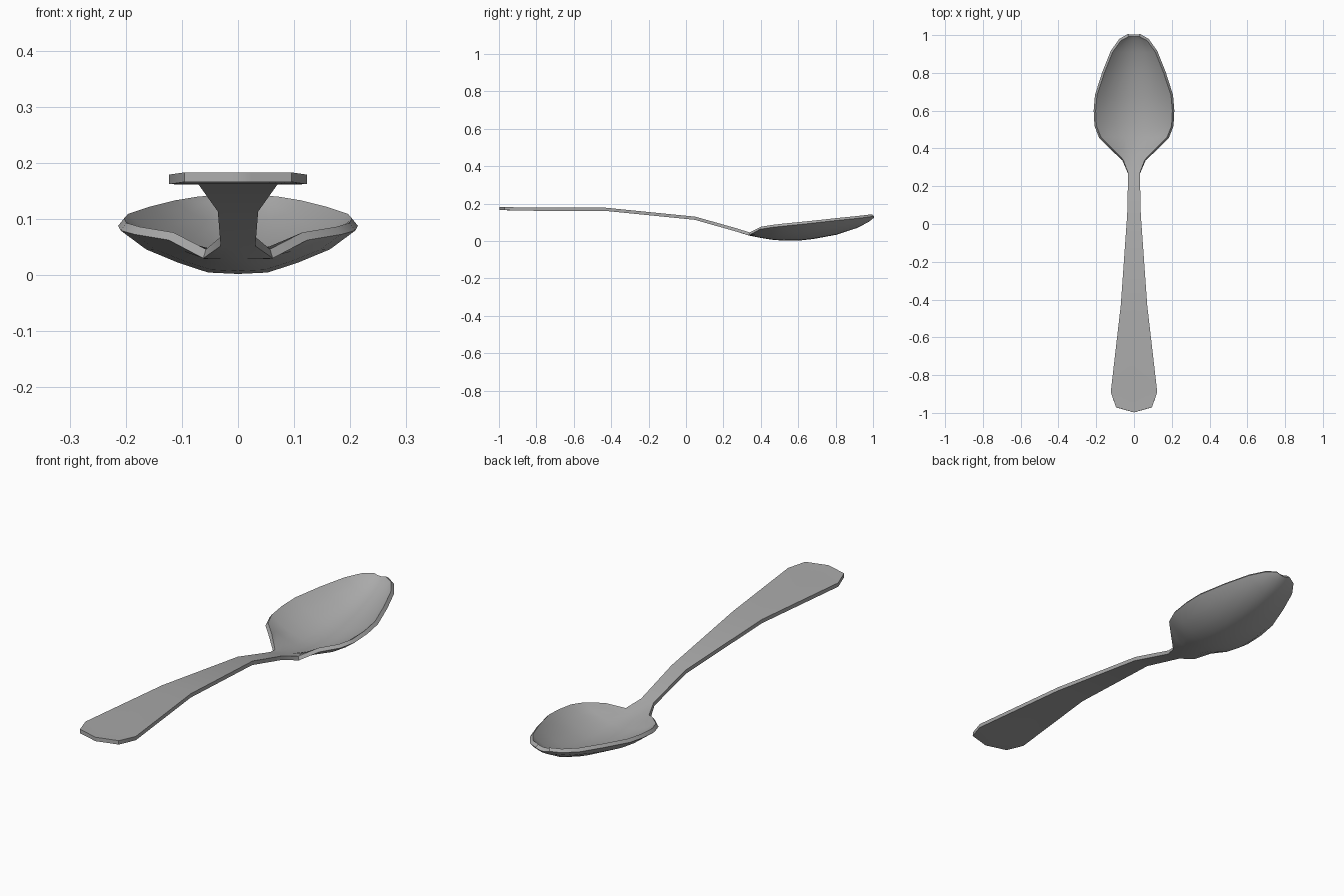
import bpy
import bmesh
import math

cube = bpy.data.objects.get("Cube")
if cube:
    bpy.data.objects.remove(cube, do_unlink=True)

# One metal for the whole spoon
steel = bpy.data.materials.new("grey steel")
steel.use_nodes = True
colour = (0.4, 0.4, 0.4, 1)
steel.diffuse_color = colour
steel.node_tree.nodes["Principled BSDF"].inputs["Base Color"].default_value = colour

# Stations along the length: y, half width, edge height, centre height
stations = [
    (-0.97, 0.095, 0.183, 0.183),
    (-0.89, 0.123, 0.179, 0.179),
    (-0.43, 0.070, 0.178, 0.178),
    (0.05, 0.036, 0.130, 0.130),
    (0.27, 0.031, 0.068, 0.068),
    (0.34, 0.057, 0.046, 0.046),
    (0.40, 0.115, 0.076, 0.034),
    (0.46, 0.175, 0.086, 0.024),
    (0.52, 0.199, 0.093, 0.019),
    (0.60, 0.203, 0.101, 0.019),
    (0.68, 0.196, 0.109, 0.028),
    (0.80, 0.157, 0.122, 0.050),
    (0.91, 0.113, 0.133, 0.086),
    (0.97, 0.070, 0.140, 0.118),
    (0.993, 0.028, 0.143, 0.137),
]
# Half cross-section: fraction of width, fraction of the rise to the rim
half = [(0.25, 0.03), (0.5, 0.25), (0.78, 0.56), (1, 1)]
section = [(-u, r) for u, r in reversed(half)] + [(0, 0)] + half

# Upper surface of handle and bowl, lofted through the stations
bm = bmesh.new()
rows = []
for i, (y, width, edge, centre) in enumerate(stations):
    point = 0.027 if i == 0 else 0
    rows.append([bm.verts.new((u * width, y - point * (1 - abs(u)),
                               centre + (edge - centre) * r))
                 for u, r in section])
for a, b in zip(rows, rows[1:]):
    for j in range(len(section) - 1):
        bm.faces.new((a[j], a[j + 1], b[j + 1], b[j]))
mesh = bpy.data.meshes.new("spoon")
bm.to_mesh(mesh)
bm.free()
spoon = bpy.data.objects.new("spoon", mesh)
bpy.context.collection.objects.link(spoon)
mesh.materials.append(steel)

# Sheet thickness below the upper surface
solid = spoon.modifiers.new("thickness", "SOLIDIFY")
solid.thickness = 0.017
solid.offset = -1

bpy.context.view_layer.objects.active = spoon
spoon.select_set(True)
bpy.ops.object.modifier_apply(modifier=solid.name)
bpy.ops.object.shade_smooth_by_angle(angle=math.radians(35))
